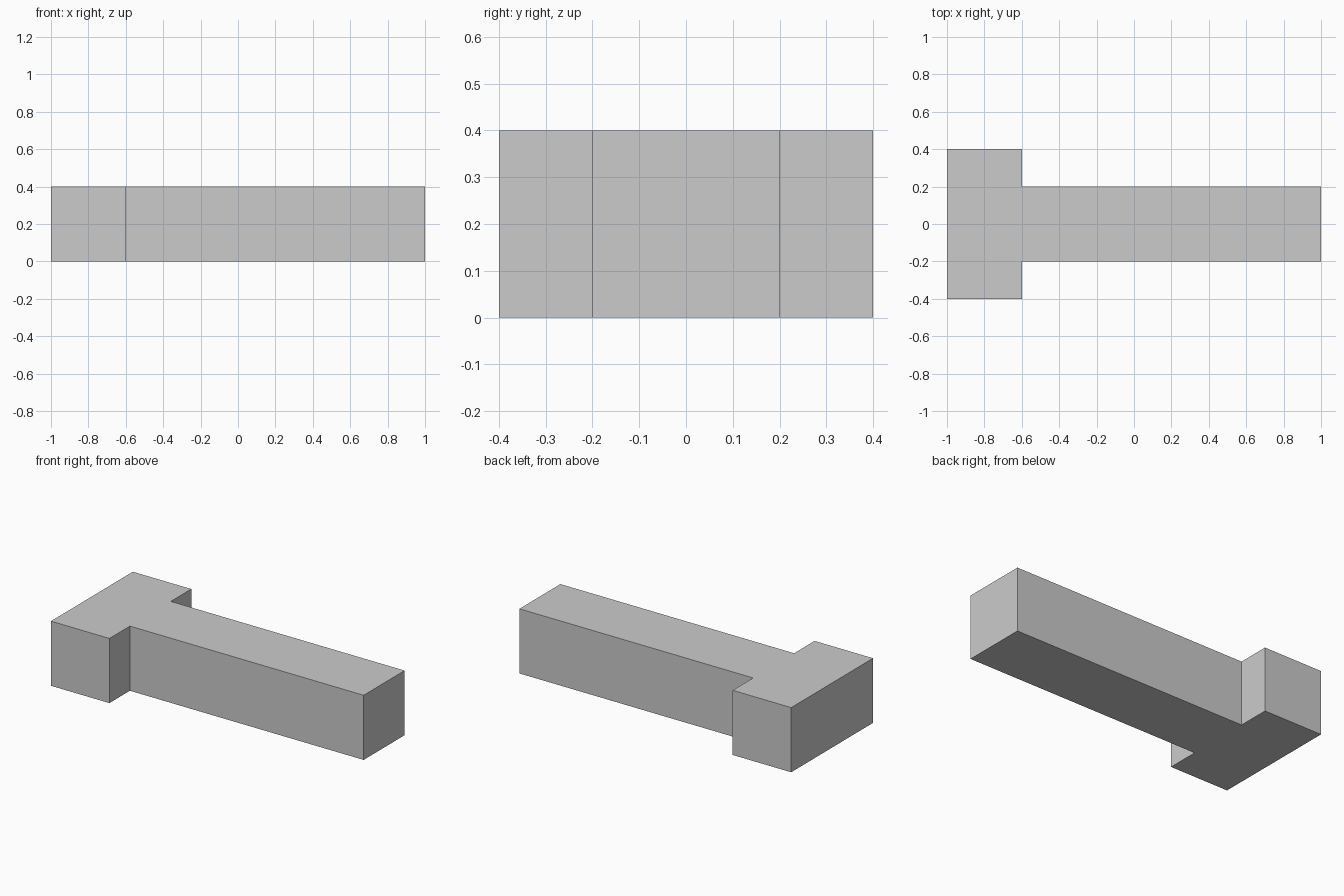
import bpy, bmesh

if "Cube" in bpy.data.objects:
    bpy.data.objects.remove(bpy.data.objects["Cube"])

# T-shaped outline seen from above: one half, mirrored across y = 0
half = [(-1.0, -0.4), (-0.6, -0.4), (-0.6, -0.2), (1.0, -0.2)]
outline = half + [(x, -y) for x, y in reversed(half)]
HEIGHT = 0.4

# Extrude the outline upward into a solid block
bm = bmesh.new()
base = bm.faces.new([bm.verts.new((x, y, 0)) for x, y in outline])
top = bmesh.ops.extrude_face_region(bm, geom=[base], use_keep_orig=True)
top_verts = [g for g in top["geom"] if isinstance(g, bmesh.types.BMVert)]
bmesh.ops.translate(bm, vec=(0, 0, HEIGHT), verts=top_verts)
bmesh.ops.recalc_face_normals(bm, faces=bm.faces)

mesh = bpy.data.meshes.new("t_block")
bm.to_mesh(mesh)
bm.free()
block = bpy.data.objects.new("t_block", mesh)
bpy.context.collection.objects.link(block)
